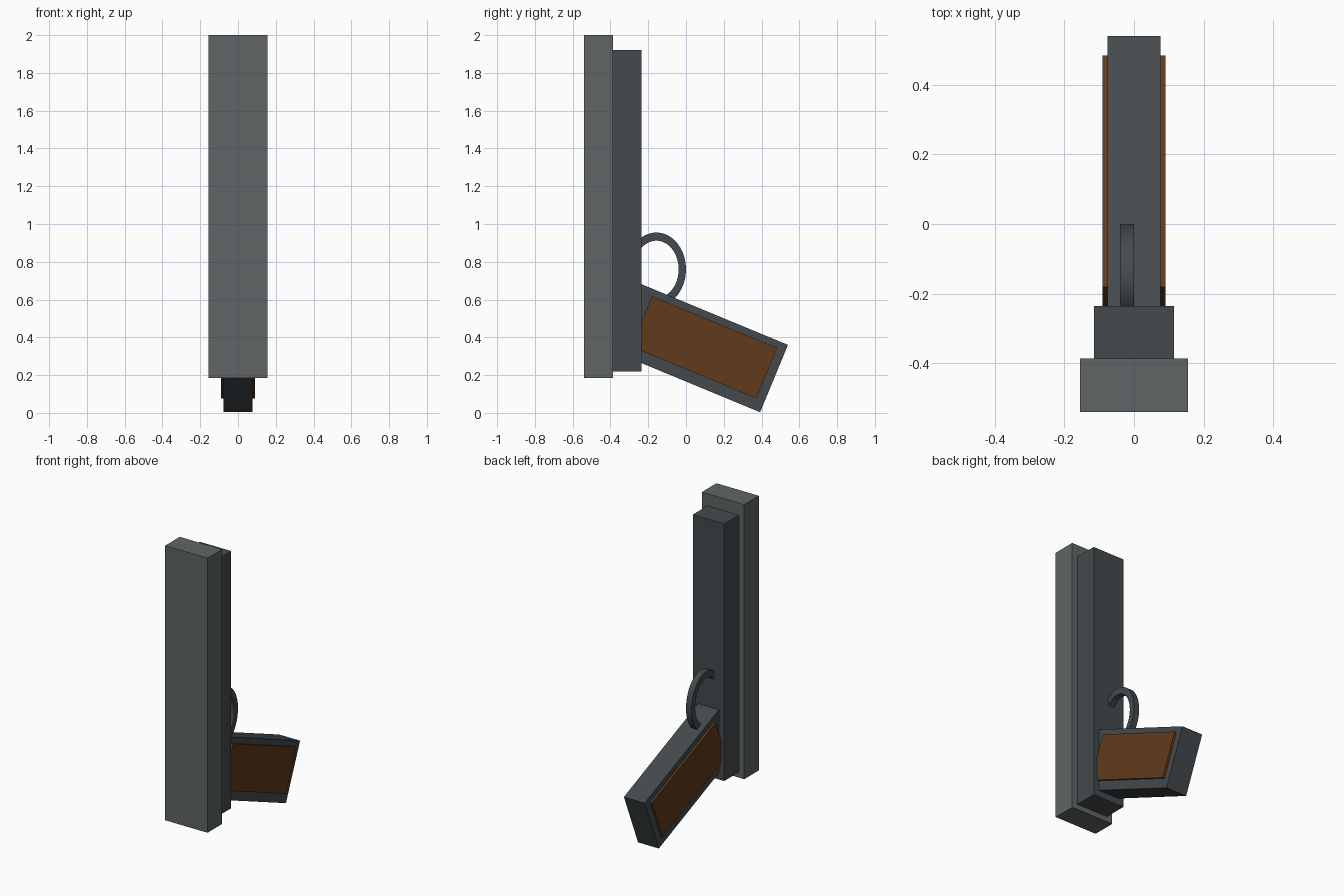
import bpy, bmesh
from math import radians, cos, sin
from mathutils import Vector, Matrix

if "Cube" in bpy.data.objects:
    bpy.data.objects.remove(bpy.data.objects["Cube"])


def material(name, rgb):
    m = bpy.data.materials.new(name)
    m.diffuse_color = (*rgb, 1)
    m.use_nodes = True
    m.node_tree.nodes["Principled BSDF"].inputs["Base Color"].default_value = m.diffuse_color
    return m


STEEL = material("light_steel", (0.115, 0.13, 0.133))
DARK = material("dark_steel", (0.058, 0.068, 0.073))
WOOD = material("wood", (0.115, 0.044, 0.012))


def finish(name, bm, mat):
    bmesh.ops.recalc_face_normals(bm, faces=bm.faces)
    me = bpy.data.meshes.new(name)
    bm.to_mesh(me)
    bm.free()
    me.materials.append(mat)
    ob = bpy.data.objects.new(name, me)
    bpy.context.collection.objects.link(ob)
    return ob


def box(name, lo, hi, mat, matrix=Matrix()):
    lo, hi = Vector(lo), Vector(hi)
    bm = bmesh.new()
    bmesh.ops.create_cube(bm, size=1)
    bmesh.ops.scale(bm, vec=hi - lo, verts=bm.verts)
    bmesh.ops.translate(bm, vec=(lo + hi) / 2, verts=bm.verts)
    bm.transform(matrix)
    return finish(name, bm, mat)


# Slide and frame, standing on end
box("slide", (-0.155, -0.54, 0.185), (0.155, -0.387, 2.0), STEEL)
box("frame", (-0.115, -0.387, 0.22), (0.115, -0.235, 1.92), DARK)

# Grip and side panels, modelled in the tilted space of the grip's outer top corner
tilt = Matrix.Translation((0, 0.54, 0.36)) @ Matrix.Rotation(radians(-22.5), 4, 'X')
box("grip", (-0.076, -0.86, -0.386), (0.076, 0, 0), DARK, tilt)
for side, x0, x1 in (("left", -0.09, -0.07), ("right", 0.07, 0.09)):
    box("grip_panel_" + side, (x0, -0.765, -0.326), (x1, -0.046, -0.037), WOOD, tilt)

# Trigger guard: flat oval band whose ends sink into the frame and grip
bm = bmesh.new()
steps = 36
rings = []
for i in range(steps + 1):
    a = radians(150 - 250 * i / steps)
    rings.append([bm.verts.new((x, -0.157 + ry * cos(a), 0.76 + rz * sin(a)))
                  for x, ry, rz in ((-0.04, 0.157, 0.195), (0, 0.157, 0.195),
                                    (0, 0.118, 0.152), (-0.04, 0.118, 0.152))])
for a, b in zip(rings, rings[1:]):
    for k in range(4):
        n = (k + 1) % 4
        bm.faces.new((a[k], a[n], b[n], b[k]))
bm.faces.new(rings[0])
bm.faces.new(rings[-1])
guard = finish("trigger_guard", bm, DARK)
bpy.context.view_layer.objects.active = guard
guard.select_set(True)
bpy.ops.object.shade_smooth_by_angle(angle=radians(30))
